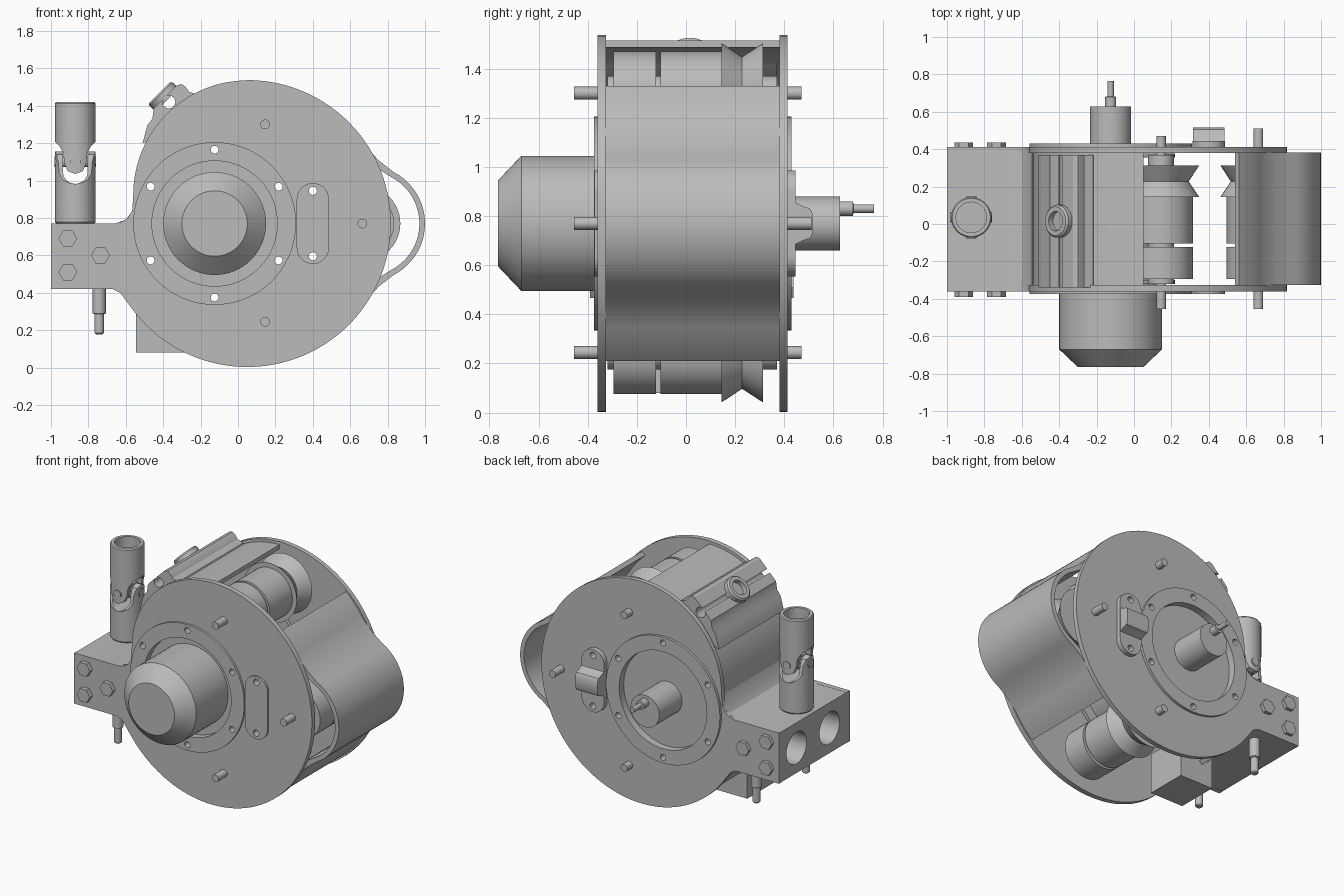
import bpy, bmesh
from math import cos, sin, pi, radians
from mathutils import Vector, Matrix

if "Cube" in bpy.data.objects:
    bpy.data.objects.remove(bpy.data.objects["Cube"])

steel = bpy.data.materials.new("plain_grey")
steel.use_nodes = True
steel.diffuse_color = (0.5, 0.5, 0.5, 1)
steel.node_tree.nodes["Principled BSDF"].inputs["Base Color"].default_value = (0.5, 0.5, 0.5, 1)
parts = []


def finish(name, bm):
    bmesh.ops.recalc_face_normals(bm, faces=bm.faces)
    me = bpy.data.meshes.new(name)
    bm.to_mesh(me)
    bm.free()
    me.materials.append(steel)
    ob = bpy.data.objects.new(name, me)
    bpy.context.collection.objects.link(ob)
    parts.append(ob)
    return ob


def prism(name, pts, lo, hi, axis="y"):
    """Extrude an (x, z) outline along y, or a (y, z) outline along x."""
    bm = bmesh.new()
    place = (lambda a, b, d: (a, d, b)) if axis == "y" else (lambda a, b, d: (d, a, b))
    face = bm.faces.new([bm.verts.new(place(a, b, lo)) for a, b in pts])
    new = bmesh.ops.extrude_face_region(bm, geom=[face])["geom"]
    shift = Vector(place(0, 0, hi - lo))
    bmesh.ops.translate(bm, verts=[v for v in new if isinstance(v, bmesh.types.BMVert)], vec=shift)
    return finish(name, bm)


def box(name, x0, x1, y0, y1, z0, z1):
    return prism(name, [(x0, z0), (x1, z0), (x1, z1), (x0, z1)], y0, y1)


def lathe(name, origin, axis, profile, sides=48):
    """Turn a profile of (distance along axis, radius) pairs."""
    bm = bmesh.new()
    rot = Vector((0, 0, 1)).rotation_difference(Vector(axis))
    rings = []
    for d, r in profile:
        ring = [Vector((r * cos(2 * pi * i / sides), r * sin(2 * pi * i / sides), d)) for i in range(sides)]
        rings.append([bm.verts.new(rot @ p + Vector(origin)) for p in ring])
    for a, b in zip(rings, rings[1:]):
        for i in range(sides):
            j = (i + 1) % sides
            bm.faces.new((a[i], a[j], b[j], b[i]))
    bm.faces.new(rings[0])
    bm.faces.new(rings[-1])
    return finish(name, bm)


def rod(name, x, z, r, y0, y1, sides=48):
    return lathe(name, (x, 0, z), (0, 1, 0), [(y0, r), (y1, r)], sides)


def boolean(ob, cutter, mode="DIFFERENCE"):
    mod = ob.modifiers.new("cut", "BOOLEAN")
    mod.operation, mod.object, mod.solver = mode, cutter, "EXACT"
    bpy.context.view_layer.update()
    dg = bpy.context.evaluated_depsgraph_get()
    me = bpy.data.meshes.new_from_object(ob.evaluated_get(dg))
    ob.modifiers.clear()
    ob.data = me
    parts.remove(cutter)
    bpy.data.objects.remove(cutter)


def arc(cx, cz, r, a0, a1, n=24):
    steps = [radians(a0 + (a1 - a0) * i / n) for i in range(n + 1)]
    return [(cx + r * cos(t), cz + r * sin(t)) for t in steps]


def stadium(cx, cz, half, r):
    return arc(cx, cz + half, r, 0, 180) + arc(cx, cz - half, r, 180, 360)


MX, MZ = -0.125, 0.77            # motor axis
ring_holes = [(MX + 0.395 * cos(radians(a)), MZ + 0.395 * sin(radians(a))) for a in range(30, 390, 60)]
tab_holes = [(0.4, 0.945), (0.4, 0.595)]

# Side plates: round body with a lug, pierced for the motor and bolts
lug = [(-0.565, 0.84), (-0.59, 0.8), (-0.62, 0.78), (-0.66, 0.77), (-1, 0.77), (-1, 0.42),
       (-0.67, 0.42), (-0.63, 0.4)]
outline = arc(0.05, 0.77, 0.767, -145, 90, 72) + arc(0.05, 0.925, 0.61, 91, 180, 30) + lug
for side, y0, y1 in (("front", -0.36, -0.325), ("back", 0.38, 0.412)):
    plate = prism(side + "_plate", outline, y0, y1)
    boolean(plate, rod("cutter", MX, MZ, 0.335, y0 - 0.1, y1 + 0.1, 64))
    ya, yb = (-0.375, -0.358) if side == "front" else (0.41, 0.43)
    flange = rod(side + "_flange", MX, MZ, 0.435, ya, yb, 72)
    boolean(flange, rod("cutter", MX, MZ, 0.335, ya - 0.1, yb + 0.1, 64))
    yt = (-0.373, -0.358) if side == "front" else (0.41, 0.445)
    tab = prism(side + "_tab", stadium(0.4, 0.77, 0.13, 0.086), *yt)
    for x, z in ring_holes:
        for ob in (plate, flange):
            boolean(ob, rod("cutter", x, z, 0.021, y0 - 0.2, y1 + 0.2, 16))
    for x, z in tab_holes:
        for ob in (plate, tab):
            boolean(ob, rod("cutter", x, z, 0.022, y0 - 0.2, y1 + 0.2, 16))
rod("front_recess_floor", MX, MZ, 0.345, -0.322, -0.3)
rod("back_recess_floor", MX, MZ, 0.345, 0.355, 0.378)

# Clip hump on the back tab
hump = [(0.43, 0.68), (0.455, 0.69), (0.475, 0.7), (0.505, 0.71), (0.515, 0.73)]
prism("clip_hump", hump + [(y, 1.54 - z) for y, z in reversed(hump)], 0.315, 0.485, "x")

# Motor and rear shaft
lathe("motor", (MX, 0, MZ), (0, 1, 0), [(-0.765, 0.175), (-0.67, 0.275), (0.3, 0.275)], 64)
lathe("gear_housing", (MX, 0, MZ), (0, 1, 0), [(0.3, 0.11), (0.627, 0.11)])
lathe("output_shaft", (MX, 0, 0.83), (0, 1, 0),
      [(0.6, 0.03), (0.68, 0.03), (0.681, 0.017), (0.765, 0.017)], 20)

# Left casing wall
prism("left_casing", [(-0.545, 0.75)] + arc(0.05, 0.925, 0.59, 180, 90, 40)
      + arc(0.05, 0.925, 0.56, 90, 180, 40) + [(-0.515, 0.75)], -0.33, 0.385)
prism("lower_casing", arc(0.05, 0.77, 0.75, 212, 227, 10) + arc(0.05, 0.77, 0.72, 227, 212, 10), -0.33, 0.385)

# Right casing with its bulge
def casing_half(r, br, swell):
    flare = [(0.69 + br * cos(radians(a)), 0.77 + br * sin(radians(a))) for a in range(63, -1, -7)]
    return arc(0.05, 0.77, r, 47.6, 32, 8) + [swell] + flare

def casing_side(r, br, swell):
    top = casing_half(r, br, swell)
    return top + [(x, 1.54 - z) for x, z in reversed(top[:-1])]

prism("right_casing", casing_side(0.757, 0.31, (0.755, 1.105))
      + casing_side(0.725, 0.28, (0.72, 1.08))[::-1], -0.327, 0.383)

# Top boss with a cross hole and a threaded port
boss = prism("top_boss", [(-0.51, 1.2), (-0.485, 1.295), (-0.458, 1.33), (-0.45, 1.385), (-0.325, 1.51),
                          (-0.3, 1.515), (-0.28, 1.5), (-0.262, 1.475), (-0.22, 1.46), (-0.2, 1.42),
                          (-0.4, 1.24)], -0.34, 0.37)
boolean(boss, rod("cutter", -0.37, 1.42, 0.035, -0.6, 0.6, 24))
slant = (-0.7071, 0, 0.7071)
port = lathe("port_ring", (-0.4, 0.015, 1.45), slant, [(-0.03, 0.088), (0.018, 0.088), (0.028, 0.078)], 32)
boolean(port, lathe("cutter", (-0.4, 0.015, 1.45), slant, [(-0.005, 0.052), (0.1, 0.052)], 32))

# Mounting block with two bores, and lower box
block = prism("mounting_block", [(-0.999, 0.421), (-0.67, 0.421), (-0.62, 0.395), (-0.5, 0.25), (-0.5, 0.77),
                                 (-0.545, 0.9), (-0.57, 0.83), (-0.6, 0.79), (-0.66, 0.769), (-0.999, 0.769)],
              -0.34, 0.395)
for y in (0.22, -0.14):
    boolean(block, lathe("cutter", (-1.1, y, 0.595), (1, 0, 0),
                         [(0, 0.11), (0.3, 0.11), (0.301, 0.045), (0.4, 0.045)], 32))
box("lower_box", -0.545, -0.29, -0.18, 0.11, 0.08, 0.36)

# Hex bolts on both faces of the block
for x, z in ((-0.91, 0.69), (-0.91, 0.51), (-0.735, 0.6)):
    rod("front_hex_bolt", x, z, 0.05, -0.39, -0.355, 6)
    rod("back_hex_bolt", x, z, 0.05, 0.405, 0.437, 6)

# Stepped pins under the block
for y in (0.29, -0.25):
    lathe("lower_pin", (-0.742, y, 0), (0, 0, 1),
          [(0.178, 0.018), (0.185, 0.025), (0.285, 0.025), (0.29, 0.035), (0.43, 0.035)], 20)

# Three grooved rollers on their axles
for x, z in ((0.145, 1.3), (0.145, 0.245), (0.665, 0.77)):
    rod("axle", x, z, 0.026, -0.455, 0.47 if x < 0.5 else 0.51, 20)
    rod("roller_hub", x, z, 0.07, -0.32, 0.37)
    rod("short_roller", x, z, 0.17, -0.295, -0.122)
    rod("long_roller", x, z, 0.17, -0.103, 0.15)
    lathe("grooved_roller", (x, 0, z), (0, 1, 0), [(0.145, 0.203), (0.228, 0.148), (0.313, 0.203)])

# Universal joint
JX, JY, JZ = -0.87, 0.035, 1.1

def yoke(name, matrix, socket):
    ob = lathe(name, (0, 0, 0), (0, 0, 1), [(0, 0.102), (0.008, 0.108), (0.4, 0.108)], 40)
    half = [(0.12, -0.1), (0.12, 0.2), (0.085, 0.235), (0.065, 0.27), (0.058, 0.33), (0.04, 0.37), (0.0, 0.385)]
    tab = half + [(-y, z) for y, z in reversed(half[:-1])]
    boolean(ob, prism("cutter", tab, -0.2, 0.2, "x"), "INTERSECT")
    slot = [(0.066, 0.5), (-0.066, 0.5)] + arc(0, 0.278, 0.066, 180, 360, 12)
    boolean(ob, prism("cutter", slot, -0.2, 0.2))
    if socket:
        boolean(ob, lathe("cutter", (0, 0, 0), (0, 0, 1), [(-0.1, 0.082), (0.15, 0.082)], 32))
    ob.data.transform(matrix)
    return ob

yoke("lower_yoke", Matrix.Translation((JX, JY, 0.77)), False)
yoke("upper_yoke", Matrix.Translation((JX, JY, 1.42)) @ Matrix.Rotation(pi / 2, 4, "Z")
     @ Matrix.Rotation(pi, 4, "X"), True)
for axis in ((1, 0, 0), (0, 1, 0)):
    lathe("joint_cross", (JX, JY, JZ), axis, [(-0.112, 0.028), (0.112, 0.028)], 20)
box("joint_centre", JX - 0.045, JX + 0.045, JY - 0.045, JY + 0.045, JZ - 0.04, JZ + 0.04)

# Smooth the round surfaces, keep edges sharp
bpy.ops.object.select_all(action="DESELECT")
for ob in parts:
    ob.select_set(True)
bpy.context.view_layer.objects.active = parts[0]
bpy.ops.object.shade_smooth_by_angle(angle=radians(30))
